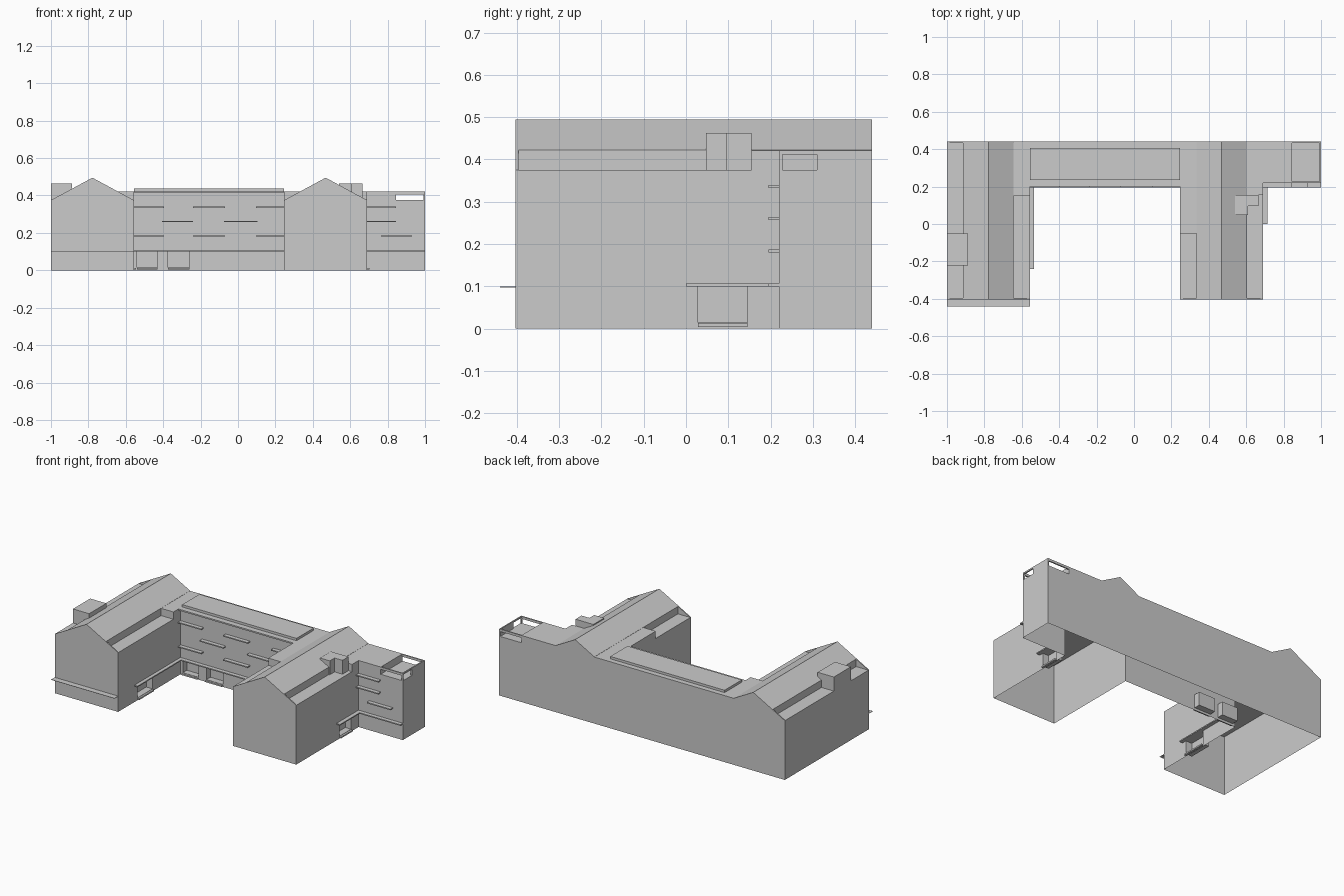
import bpy, bmesh

if "Cube" in bpy.data.objects:
    bpy.data.objects.remove(bpy.data.objects["Cube"])

BACK, FRONT, BAR = 0.44, -0.403, 0.22     # y of back wall, wing fronts, recessed fronts
FLOOR, ROOF, RIDGE = 0.375, 0.421, 0.495  # z of terraces, flat roofs, ridges


def prism(name, pts, axis, a, b):
    """Extrude a closed 2D profile along z (points x,y) or y (points x,z)."""
    bm = bmesh.new()
    place = (lambda p, t: (p[0], p[1], t)) if axis == 'z' else (lambda p, t: (p[0], t, p[1]))
    lo = [bm.verts.new(place(p, a)) for p in pts]
    hi = [bm.verts.new(place(p, b)) for p in pts]
    bm.faces.new(lo)
    bm.faces.new(hi)
    n = len(pts)
    for i in range(n):
        j = (i + 1) % n
        bm.faces.new((lo[i], lo[j], hi[j], hi[i]))
    bmesh.ops.recalc_face_normals(bm, faces=bm.faces)
    me = bpy.data.meshes.new(name)
    bm.to_mesh(me)
    bm.free()
    ob = bpy.data.objects.new(name, me)
    bpy.context.collection.objects.link(ob)
    return ob


def box(name, x0, x1, y0, y1, z0, z1):
    return prism(name, [(x0, y0), (x1, y0), (x1, y1), (x0, y1)], 'z', z0, z1)


# main walls up to terrace level
walls = prism("walls", [(-1, FRONT), (-0.557, FRONT), (-0.557, BAR), (0.247, BAR), (0.247, FRONT),
                        (0.69, FRONT), (0.69, BAR), (1, BAR), (1, BACK), (-1, BACK)], 'z', 0, FLOOR)

# door recesses cut into the walls
niches = [(-0.60, -0.50, -0.21, -0.06), (0.65, 0.75, 0.028, 0.145),
          (-0.54, -0.43, 0.15, 0.26), (-0.375, -0.26, 0.15, 0.26)]
bpy.context.view_layer.objects.active = walls
for x0, x1, y0, y1 in niches:
    cutter = box("niche_cutter", x0, x1, y0, y1, 0.015, 0.1)
    cutter.hide_render = True
    mod = walls.modifiers.new("niche", 'BOOLEAN')
    mod.operation, mod.solver, mod.object = 'DIFFERENCE', 'EXACT', cutter
    if "niche" in mod.name:
        bpy.ops.object.modifier_apply(modifier=mod.name)
    bpy.data.objects.remove(cutter)

# the underside is open
bm = bmesh.new()
bm.from_mesh(walls.data)
under = [f for f in bm.faces if all(abs(v.co.z) < 1e-4 for v in f.verts)]
bmesh.ops.delete(bm, geom=under, context='FACES_ONLY')
bm.to_mesh(walls.data)
bm.free()

# pitched roofs with gable end plates over the terraces
for side, cx in (("left", -0.7785), ("right", 0.4685)):
    prism(side + "_roof", [(cx - 0.135, FLOOR), (cx + 0.135, FLOOR), (cx + 0.135, ROOF + 0.001),
                           (cx, RIDGE), (cx - 0.135, ROOF + 0.001)], 'y', FRONT, BACK)
    gable = [(cx - 0.2215, FLOOR), (cx + 0.2215, FLOOR), (cx, RIDGE)]
    prism(side + "_front_gable", gable, 'y', FRONT, FRONT + 0.007)
    if side == "left":
        prism("left_back_gable", gable, 'y', BACK - 0.007, BACK)

# flat roofs
for name, x0, x1, y0, y1 in (("bar_roof", -0.645, 0.335, BAR, BACK),
                             ("left_strip_roof", -0.645, -0.557, 0.15, BACK),
                             ("right_inner_strip_roof", 0.247, 0.335, -0.05, BACK),
                             ("right_outer_strip_roof", 0.60, 0.69, 0.155, BACK),
                             ("annex_roof", 0.69, 0.845, BAR, BACK)):
    box(name, x0, x1, y0, y1, FLOOR, ROOF)
box("bar_eave", -0.557, 0.247, 0.2, BAR, 0.412, ROOF)
box("bar_raised_roof", -0.555, 0.245, 0.235, 0.407, ROOF, 0.436)

# roof boxes
box("left_roof_box", -1, -0.887, -0.222, -0.05, FLOOR, 0.464)
prism("stair_box", [(0.54, 0.047), (0.61, 0.047), (0.61, 0.095), (0.665, 0.095),
                    (0.665, 0.155), (0.54, 0.155)], 'z', FLOOR, 0.463)

# corner balcony frame
t = 0.008
box("balcony_front_rail", 0.845, 1, BAR, BAR + t, 0.406, ROOF)
box("balcony_back_rail", 0.845, 1, BACK - t, BACK, 0.406, ROOF)
box("balcony_side_rail", 1 - t, 1, BAR, 0.31, 0.412, ROOF)
box("balcony_side_wall", 1 - t, 1, 0.31, BACK, FLOOR, ROOF)
box("balcony_post", 1 - t, 1, BAR, BAR + t, FLOOR, ROOF)

# sunshade fins
wide = [(-0.555, -0.395), (-0.24, -0.07), (0.095, 0.247)]
rows = {0.333: wide + [(0.69, 0.845)],
        0.257: [(-0.405, -0.24), (-0.075, 0.105), (0.69, 0.845)],
        0.18: wide + [(0.765, 0.93)]}
for z, spans in rows.items():
    for x0, x1 in spans:
        box("fin", x0, x1, 0.195, BAR, z, z + 0.007)

# canopies above the ground floor
for name, x0, x1, y0, y1 in (("bar_canopy", -0.557, 0.247, 0.195, BAR),
                             ("annex_canopy", 0.69, 1, 0.195, BAR),
                             ("left_wing_canopy", -0.557, -0.535, -0.24, BAR),
                             ("right_wing_canopy", 0.69, 0.715, 0.0, BAR)):
    box(name, x0, x1, y0, y1, 0.1, 0.107)
box("front_canopy", -1, -0.557, -0.44, FRONT, 0.098, 0.1)

# door steps
box("left_step", -0.557, -0.545, -0.21, -0.06, 0.004, 0.013)
box("right_step", 0.69, 0.702, 0.028, 0.145, 0.004, 0.013)
for x0, x1 in ((-0.54, -0.43), (-0.375, -0.26)):
    box("bar_step", x0, x1, 0.208, BAR, 0.004, 0.013)
